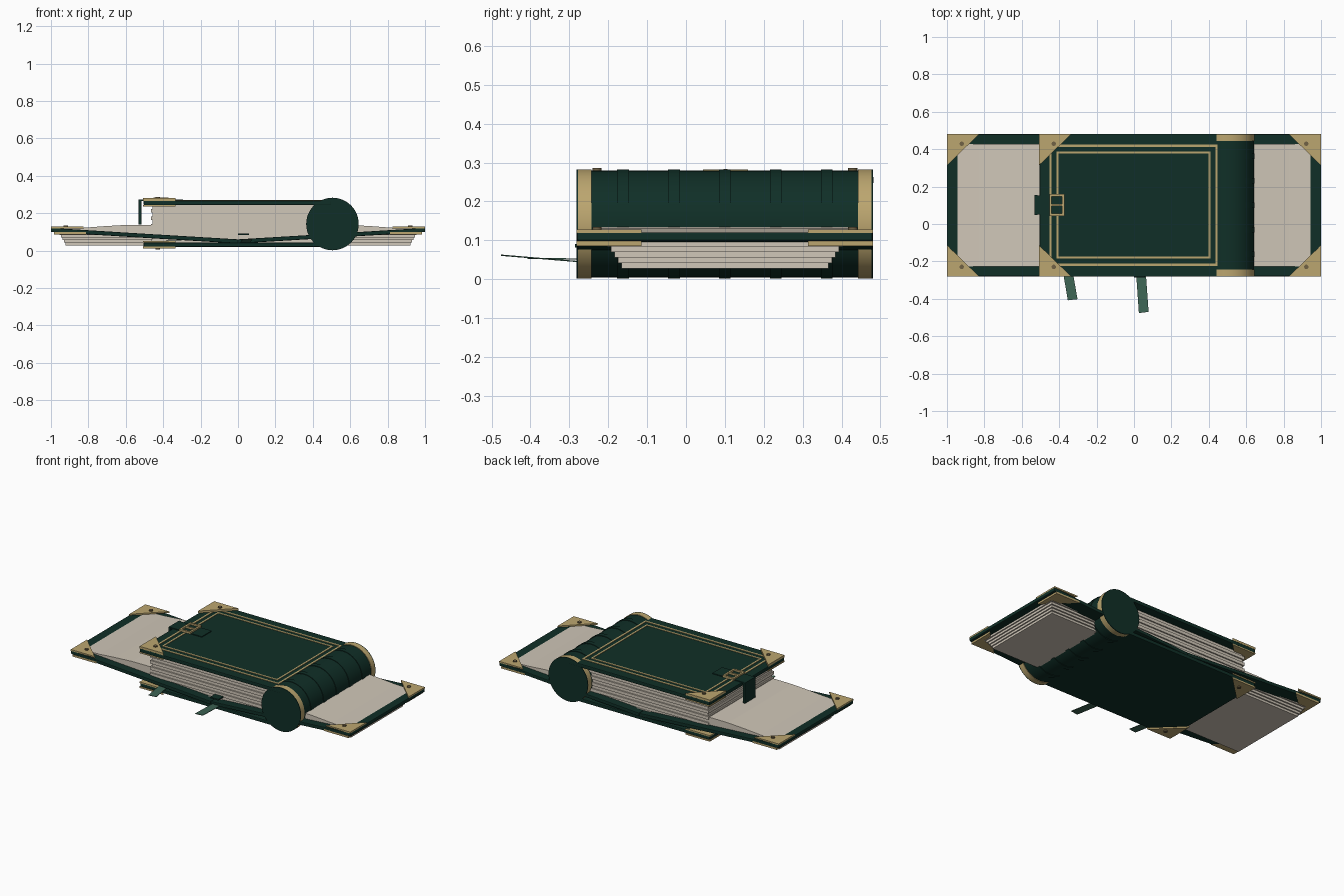
import bpy, bmesh, math

if "Cube" in bpy.data.objects:
    bpy.data.objects.remove(bpy.data.objects["Cube"])

YC = 0.1  # the books' centre line in y


def material(name, col):
    m = bpy.data.materials.new(name)
    m.diffuse_color = (*col, 1)
    m.use_nodes = True
    m.node_tree.nodes["Principled BSDF"].inputs["Base Color"].default_value = m.diffuse_color
    return m


GREEN = material("dark green leather", (0.005, 0.028, 0.020))
PAPER = material("cream paper", (0.63, 0.57, 0.48))
GOLD = material("brass", (0.50, 0.38, 0.16))
DARK = material("dark brass", (0.16, 0.12, 0.06))
RIBBON = material("green ribbon", (0.048, 0.13, 0.09))


def finish(name, bm, mat, bevel=0.0, smooth=False):
    bmesh.ops.recalc_face_normals(bm, faces=bm.faces)
    me = bpy.data.meshes.new(name)
    bm.to_mesh(me)
    bm.free()
    me.materials.append(mat)
    ob = bpy.data.objects.new(name, me)
    bpy.context.collection.objects.link(ob)
    if bevel:
        b = ob.modifiers.new("bevel", 'BEVEL')
        b.width, b.segments = bevel, 2
    if smooth:
        bpy.context.view_layer.objects.active = ob
        ob.select_set(True)
        bpy.ops.object.shade_smooth_by_angle(angle=math.radians(35))
        ob.select_set(False)
    return ob


def prism(name, pts, vec, mat, bevel=0.0):
    """Extrude a planar outline of 3D points along vec."""
    bm = bmesh.new()
    f = bm.faces.new([bm.verts.new(p) for p in pts])
    r = bmesh.ops.extrude_face_region(bm, geom=[f])
    bmesh.ops.translate(bm, vec=vec, verts=[v for v in r['geom'] if isinstance(v, bmesh.types.BMVert)])
    return finish(name, bm, mat, bevel)


def box(name, x0, x1, y0, y1, z0, z1, mat, bevel=0.0):
    pts = [(x0, y0, z0), (x1, y0, z0), (x1, y1, z0), (x0, y1, z0)]
    return prism(name, pts, (0, 0, z1 - z0), mat, bevel)


def side_profile(name, pts, half, mat, bevel=0.0):
    """Extrude an (x, z) outline along y, centred on the book."""
    return prism(name, [(x, YC - half, z) for x, z in pts], (0, 2 * half, 0), mat, bevel)


def roller(name, x, y, z, r, depth, mat, axis='Y', seg=48):
    bm = bmesh.new()
    bmesh.ops.create_cone(bm, cap_ends=True, segments=seg, radius1=r, radius2=r, depth=depth)
    if axis == 'Y':
        for v in bm.verts:
            v.co.y, v.co.z = -v.co.z, v.co.y
    bmesh.ops.translate(bm, vec=(x, y, z), verts=bm.verts)
    return finish(name, bm, mat, smooth=True)


def frame(name, x0, x1, y0, y1, w, z0, z1):
    """Rectangular border strip."""
    box(name + "_left", x0, x0 + w, y0, y1, z0, z1, GOLD)
    box(name + "_right", x1 - w, x1, y0, y1, z0, z1, GOLD)
    box(name + "_front", x0 + w, x1 - w, y0, y0 + w, z0, z1, GOLD)
    box(name + "_back", x0 + w, x1 - w, y1 - w, y1, z0, z1, GOLD)


def corners(name, x, inward, z0, z1, rivet=0):
    """Pair of triangular corner plates on one cover edge."""
    for s, tag in ((-1, "front"), (1, "back")):
        y = YC + s * 0.381
        prism(f"{name}_{tag}", [(x, y, z0), (x + inward * 0.172, y, z0), (x, y - s * 0.167, z0)],
              (0, 0, z1 - z0), GOLD)
        if rivet:
            zr = z1 if rivet > 0 else z0
            roller(f"{name}_rivet_{tag}", x + inward * 0.078, y - s * 0.052, zr,
                   0.012, 0.012, DARK, 'Z', 12)


# ---- open book lying underneath ----
for s, side in ((-1, "left"), (1, "right")):
    side_profile(f"open_cover_{side}",
                 [(0, 0.038), (s * 0.5, 0.068), (s, 0.099), (s, 0.121), (s * 0.5, 0.09), (0, 0.06)],
                 0.38, GREEN, 0.004)
    # bowed upper pages
    side_profile(f"open_pages_{side}",
                 [(0, 0.05), (s * 0.5, 0.08), (s * 0.96, 0.108), (s * 0.958, 0.117), (s * 0.83, 0.1215),
                  (s * 0.72, 0.13), (s * 0.6, 0.137), (s * 0.42, 0.138), (s * 0.2, 0.12)], 0.327, PAPER)
    # stepped lower pages
    for i in range(5):
        z = 0.098 - 0.014 * i
        a, b = sorted((s * 0.05, s * (0.955 - 0.008 * i)))
        h = 0.302 - 0.009 * i
        box(f"stepped_pages_{side}_{i}", a, b, YC - h, YC + h, z - 0.014, z, PAPER)
    corners(f"open_top_corner_{side}", s * 0.999, -s, 0.119, 0.128, 1)
    corners(f"open_under_corner_{side}", s * 0.985, -s, 0.086, 0.098)

# ---- closed book on top ----
box("top_cover", -0.505, 0.5, YC - 0.382, YC + 0.382, 0.243, 0.267, GREEN, 0.005)
box("bottom_cover", -0.505, 0.5, YC - 0.38, YC + 0.38, 0.02, 0.043, GREEN, 0.005)

# page block in alternating layers
n = 10
for i in range(n):
    z0 = 0.043 + 0.2 * i / n
    d = 0.008 * (i % 2)
    box(f"closed_pages_{i}", -0.465 + d, 0.46, YC - 0.335 + d, YC + 0.335 - d, z0, z0 + 0.2 / n, PAPER)

# rounded spine with raised bands and brass end rings
SX, SZ = 0.505, 0.142
roller("spine", SX, YC, SZ, 0.137, 0.762, GREEN)
for i in range(5):
    roller(f"spine_band_{i}", SX, YC + (i - 2) * 0.131, SZ, 0.1405, 0.03, GREEN)
for s, tag in ((-1, "front"), (1, "back")):
    roller(f"spine_ring_{tag}", SX, YC + s * 0.36, SZ, 0.1405, 0.035, GOLD)
    roller(f"spine_cap_{tag}", SX, YC + s * 0.379, SZ, 0.1405, 0.005, GREEN)

# cover ornaments
frame("outer_border", -0.452, 0.447, -0.224, 0.424, 0.012, 0.266, 0.27)
frame("inner_border", -0.415, 0.410, -0.184, 0.388, 0.011, 0.266, 0.27)
corners("top_corner_outer", -0.507, 1, 0.266, 0.28, 1)
corners("top_corner_inner", -0.507, 1, 0.236, 0.244)
corners("bottom_corner_outer", -0.507, 1, 0.011, 0.021, -1)
corners("bottom_corner_inner", -0.507, 1, 0.042, 0.05)

# strap and buckle
box("strap_top", -0.528, -0.295, 0.052, 0.152, 0.264, 0.272, GREEN)
box("strap_drop", -0.531, -0.517, 0.048, 0.156, 0.14, 0.272, GREEN)
frame("buckle", -0.452, -0.372, 0.044, 0.160, 0.012, 0.27, 0.282)
box("buckle_bar", -0.452, -0.372, 0.096, 0.107, 0.272, 0.283, GOLD)

# ribbon bookmarks
for name, x0, x1, y1, z0, z1 in (("left_ribbon", -0.358, -0.328, -0.408, 0.05, 0.052),
                                 ("right_ribbon", 0.035, 0.052, -0.476, 0.040, 0.060)):
    w = 0.026
    prism(name, [(x0 - w, -0.23, z0), (x0 + w, -0.23, z0), (x1 + w, y1 + 0.006, z1), (x1 - w, y1, z1)],
          (0, 0, 0.003), RIBBON)
box("ribbon_fold", 0.0, 0.06, -0.285, -0.22, 0.082, 0.09, GREEN)
